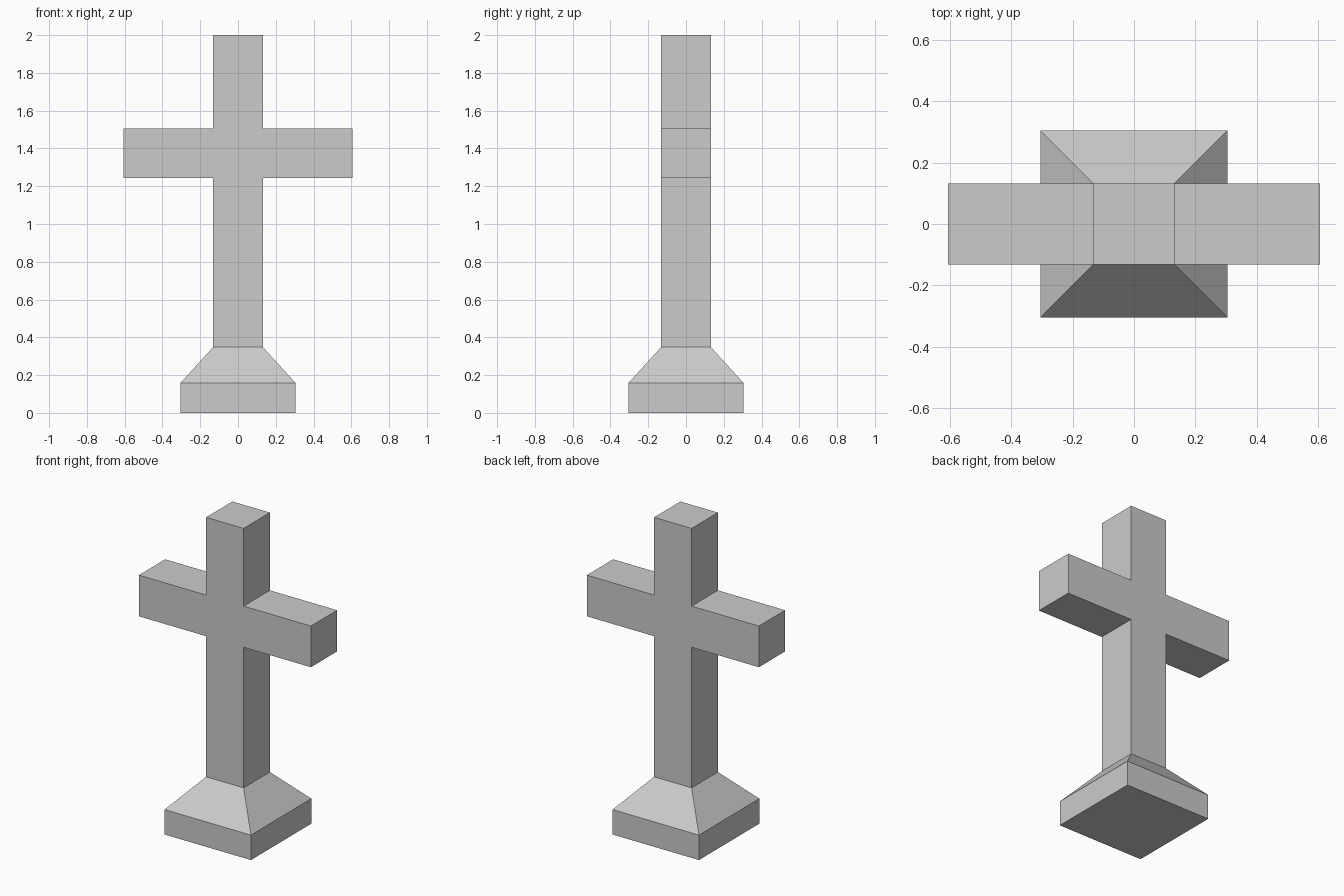
import bpy, bmesh
from mathutils import Vector

if "Cube" in bpy.data.objects:
    bpy.data.objects.remove(bpy.data.objects["Cube"])

SHAFT, BASE, ARM = 0.132, 0.304, 0.606

# (height, half width) of each square section, bottom to top
SECTIONS = [(0.0, BASE), (0.159, BASE), (0.348, SHAFT),
            (1.243, SHAFT), (1.505, SHAFT), (2.0, SHAFT)]

bm = bmesh.new()


def extrude(face, offset):
    """Extrude one face by an offset and return the new cap."""
    cap = bmesh.ops.extrude_discrete_faces(bm, faces=[face])["faces"][0]
    bmesh.ops.translate(bm, verts=cap.verts, vec=offset)
    return cap


# Plinth, sloped shoulder and shaft: stacked square sections
rings = [[bm.verts.new((sx * r, sy * r, z))
          for sx, sy in ((-1, -1), (1, -1), (1, 1), (-1, 1))]
         for z, r in SECTIONS]
bm.faces.new(rings[0][::-1])
bm.faces.new(rings[-1])
for low, high in zip(rings, rings[1:]):
    for i in range(4):
        j = (i + 1) % 4
        bm.faces.new((low[i], low[j], high[j], high[i]))
bm.normal_update()

# Cross arms: pull out the two side faces of the crossing band
band = [f for f in bm.faces
        if abs(f.normal.x) > 0.9 and 1.25 < f.calc_center_median().z < 1.5]
for face in band:
    side = 1 if face.normal.x > 0 else -1
    extrude(face, Vector((side * (ARM - SHAFT), 0, 0)))

bmesh.ops.recalc_face_normals(bm, faces=bm.faces)
mesh = bpy.data.meshes.new("stone_cross")
bm.to_mesh(mesh)
bm.free()
cross = bpy.data.objects.new("stone_cross", mesh)
bpy.context.collection.objects.link(cross)
